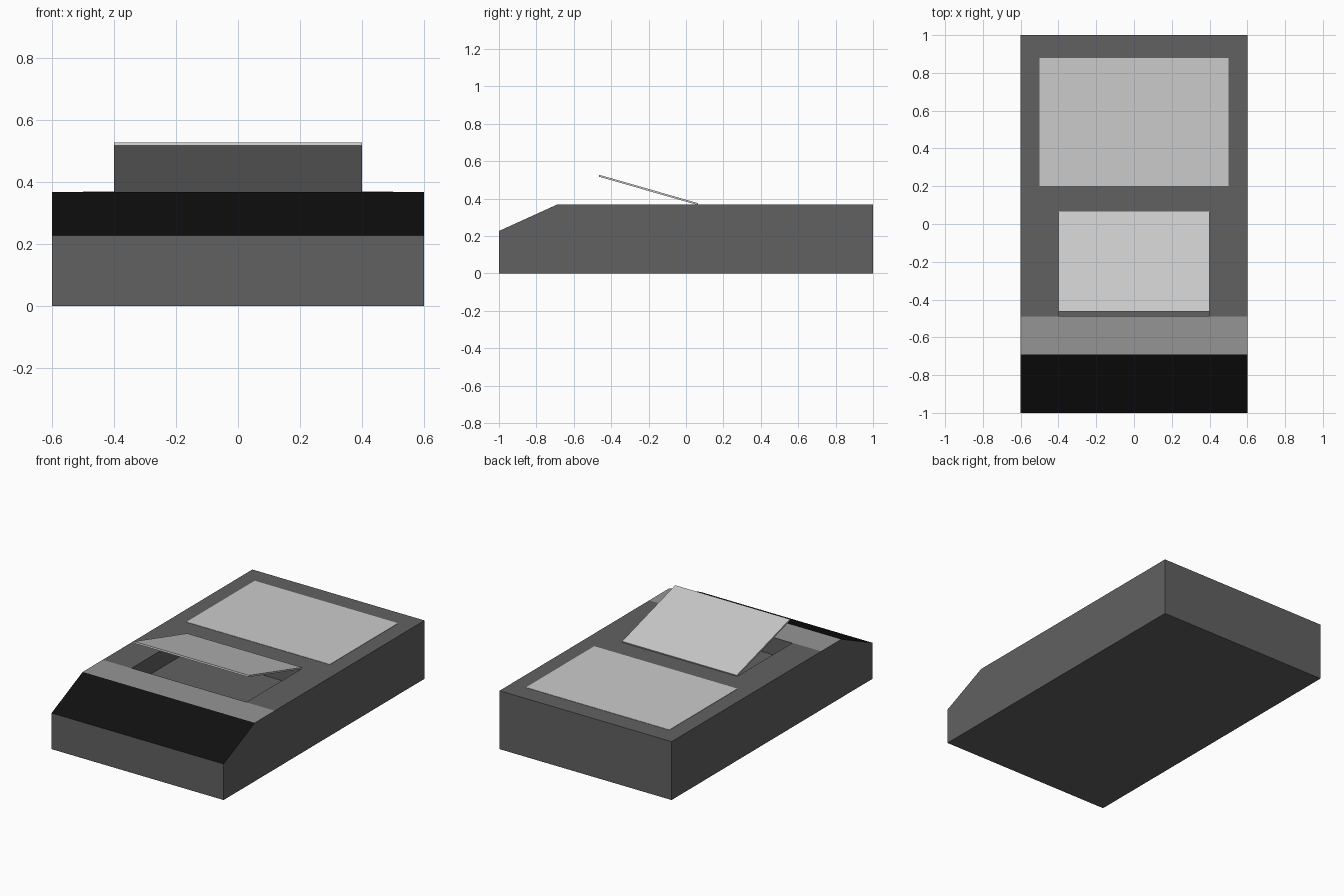
import bpy, bmesh, math
from mathutils import Matrix, Vector

if "Cube" in bpy.data.objects:
    bpy.data.objects.remove(bpy.data.objects["Cube"])

TOP = 0.368


def material(name, v):
    m = bpy.data.materials.new(name)
    m.diffuse_color = (v, v, v, 1)
    m.use_nodes = True
    m.node_tree.nodes["Principled BSDF"].inputs["Base Color"].default_value = m.diffuse_color
    return m


dark = material("dark_grey", 0.12)
mid = material("mid_grey", 0.30)
black = material("black", 0.005)
pale = material("pale_grey", 0.62)
light = material("light_grey", 0.78)


def finish(name, bm, mats):
    bmesh.ops.recalc_face_normals(bm, faces=bm.faces)
    me = bpy.data.meshes.new(name)
    bm.to_mesh(me)
    bm.free()
    for m in mats:
        me.materials.append(m)
    ob = bpy.data.objects.new(name, me)
    bpy.context.collection.objects.link(ob)
    return ob


def box(name, lo, hi, mat):
    lo, hi = Vector(lo), Vector(hi)
    bm = bmesh.new()
    bmesh.ops.create_cube(bm, size=1, matrix=Matrix.Translation((lo + hi) / 2)
                          @ Matrix.Diagonal((*(hi - lo), 1)))
    return finish(name, bm, [mat])


# wedge-fronted case: side profile swept across x, with coloured slope and strip
profile = [(-1, 0), (-1, 0.227), (-0.69, TOP), (-0.49, TOP), (1, TOP), (1, 0)]
bm = bmesh.new()
side = bm.faces.new([bm.verts.new((-0.6, y, z)) for y, z in profile])
ext = bmesh.ops.extrude_face_region(bm, geom=[side])
bmesh.ops.translate(bm, vec=(1.2, 0, 0),
                    verts=[g for g in ext["geom"] if isinstance(g, bmesh.types.BMVert)])
for f in bm.faces:
    c = f.calc_center_median()
    if abs(c.x) < 0.01 and c.z > 0.2:
        if c.y < -0.8 and c.z < TOP - 0.01 and c.y > -0.99:
            f.material_index = 1
        elif -0.69 < c.y < -0.49:
            f.material_index = 2
case = finish("case", bm, [dark, black, mid])

# compartment cut into the top
cutter = box("compartment_cutter", (-0.4, -0.487, TOP - 0.11), (0.4, 0.06, 0.6), dark)
cutter.hide_render = True
mod = case.modifiers.new("compartment", "BOOLEAN")
mod.operation = "DIFFERENCE"
mod.solver = "EXACT"
mod.object = cutter
bpy.context.view_layer.objects.active = case
bpy.ops.object.modifier_apply(modifier=mod.name)
bpy.data.objects.remove(cutter)

# rear panel, almost flush with the case
box("rear_panel", (-0.5, 0.2, TOP - 0.005), (0.5, 0.88, TOP + 0.002), pale)

# open lid hinged at the back edge of the compartment
lid = box("lid", (-0.4, -0.55, -0.002), (0.4, 0, 0.008), light)
lid.location = (0, 0.063, TOP)
lid.rotation_euler.x = -math.radians(16)
